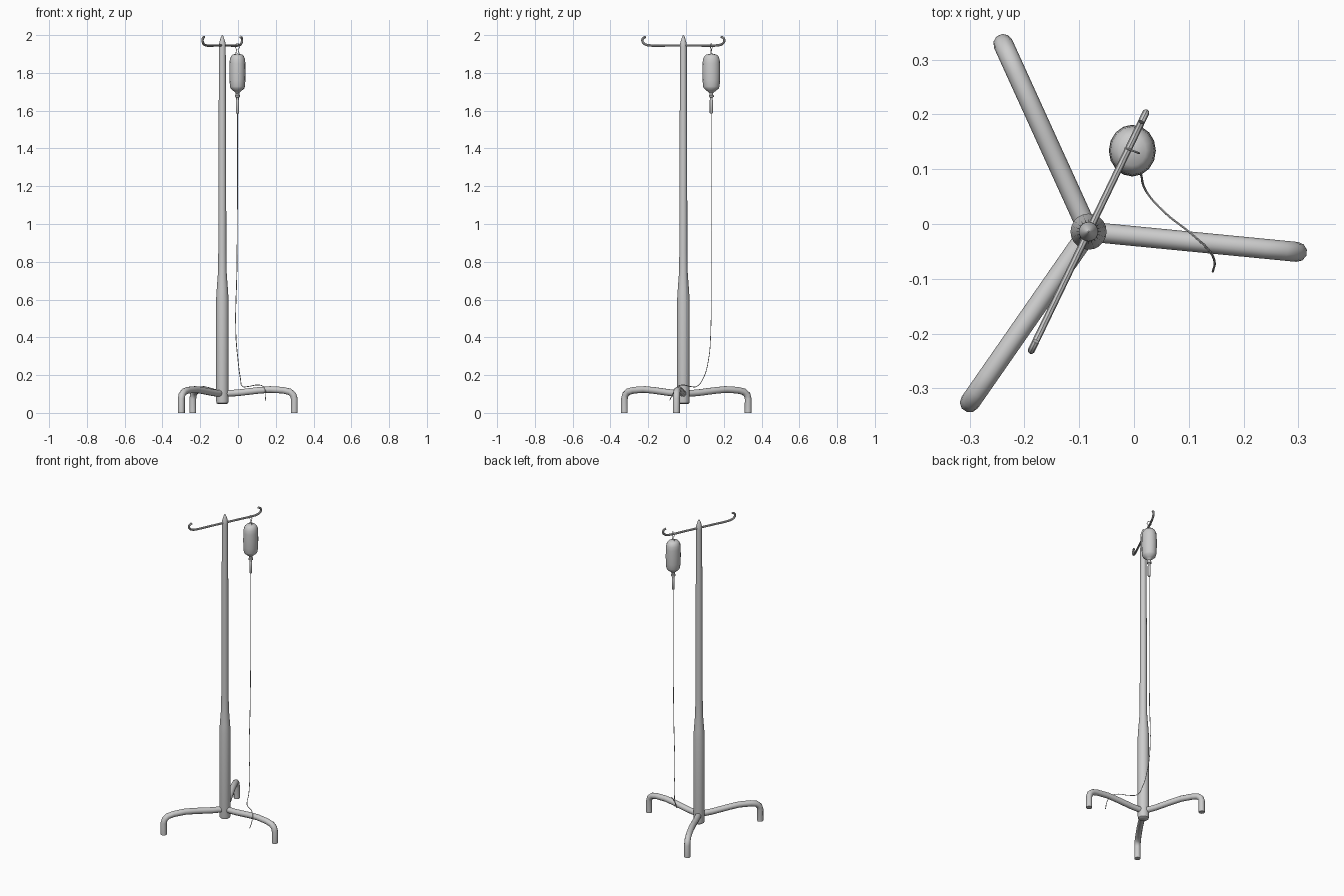
import bpy, bmesh, math
from mathutils import Vector

if "Cube" in bpy.data.objects:
    bpy.data.objects.remove(bpy.data.objects["Cube"])

POLE = Vector((-0.083, -0.014, 0))
BAG = Vector((-0.003, 0.134, 0))


def finish(name, bm, angle=40):
    bmesh.ops.recalc_face_normals(bm, faces=bm.faces)
    me = bpy.data.meshes.new(name)
    bm.to_mesh(me)
    bm.free()
    ob = bpy.data.objects.new(name, me)
    bpy.context.collection.objects.link(ob)
    bpy.ops.object.select_all(action='DESELECT')
    ob.select_set(True)
    bpy.context.view_layer.objects.active = ob
    bpy.ops.object.shade_smooth_by_angle(angle=math.radians(angle))
    return ob


def lathe(name, profile, centre, n=20, sy=1.0):
    """Revolve (radius, z) pairs about a vertical axis and cap the ends."""
    bm = bmesh.new()
    rings = []
    for r, z in profile:
        rings.append([bm.verts.new((centre.x + r * math.cos(2 * math.pi * i / n),
                                    centre.y + sy * r * math.sin(2 * math.pi * i / n), z))
                      for i in range(n)])
    for a, b in zip(rings, rings[1:]):
        for i in range(n):
            j = (i + 1) % n
            bm.faces.new((a[i], a[j], b[j], b[i]))
    bm.faces.new(rings[0])
    bm.faces.new(rings[-1])
    return finish(name, bm)


def tube(name, pts, radius, res=2, smooth=False, cyclic=False, steps=4):
    """Sweep a round section along a path, then turn it into a mesh."""
    cu = bpy.data.curves.new(name, 'CURVE')
    cu.dimensions = '3D'
    cu.bevel_depth = radius
    cu.bevel_resolution = res
    cu.use_fill_caps = True
    cu.resolution_u = steps
    sp = cu.splines.new('BEZIER')
    sp.bezier_points.add(len(pts) - 1)
    for p, co in zip(sp.bezier_points, pts):
        p.co = co
        p.handle_left_type = p.handle_right_type = 'AUTO' if smooth else 'VECTOR'
    sp.use_cyclic_u = cyclic
    ob = bpy.data.objects.new(name, cu)
    bpy.context.collection.objects.link(ob)
    me = bpy.data.meshes.new_from_object(ob.evaluated_get(bpy.context.evaluated_depsgraph_get()))
    bpy.data.objects.remove(ob)
    bm = bmesh.new()
    bm.from_mesh(me)
    bpy.data.meshes.remove(me)
    bmesh.ops.remove_doubles(bm, verts=bm.verts, dist=1e-5)
    return finish(name, bm)


# Telescopic pole with pointed top
lathe("pole", [(0.024, 0.047), (0.031, 0.052), (0.033, 0.065), (0.033, 0.60), (0.030, 0.65),
               (0.0225, 0.75), (0.0215, 0.85), (0.018, 1.94), (0.0175, 1.955),
               (0.012, 1.975), (0.006, 1.993), (0.001, 2.0)], POLE)

# Three legs, each arching out and bending down to the floor
for name, foot in (("right_leg", (0.298, -0.051)), ("back_leg", (-0.239, 0.329)),
                   ("front_leg", (-0.300, -0.326))):
    end = Vector((*foot, 0))
    d = end - POLE
    length = d.length
    d.normalize()
    path = [(0, 0.102), (0.08, 0.106), (length * 0.5, 0.119), (length - 0.13, 0.124),
            (length - 0.06, 0.120), (length - 0.025, 0.112), (length - 0.006, 0.096),
            (length, 0.075), (length, 0.0)]
    tube(name, [POLE + d * s + Vector((0, 0, z)) for s, z in path], 0.0182, res=3, steps=1)

# Cross bar with an upturned hook at both ends
bar_dir = Vector((0.434, 0.901, 0))
half = [(0.10, 1.945), (0.19, 1.945), (0.215, 1.948), (0.233, 1.957), (0.241, 1.971),
        (0.236, 1.984), (0.222, 1.991)]
profile = [(-s, z) for s, z in reversed(half)] + half
tube("hook_bar", [POLE + bar_dir * s + Vector((0, 0, z)) for s, z in profile], 0.0065,
     smooth=True, steps=3)

# Wire loop hanging the bag from the bar
side = Vector((0.93, -0.37, 0))
loop = [(0, 1.955), (0.012, 1.947), (0.012, 1.934), (0.003, 1.922), (0.010, 1.898),
        (-0.010, 1.898), (-0.003, 1.922), (-0.012, 1.934), (-0.012, 1.947)]
tube("bag_hanger", [BAG + side * s + Vector((0, 0, z)) for s, z in loop], 0.0018,
     res=1, smooth=True, cyclic=True, steps=2)

# Fluid bag and its neck
lathe("fluid_bag", [(0.008, 1.690), (0.012, 1.697), (0.022, 1.705), (0.036, 1.718),
                    (0.0395, 1.728), (0.042, 1.76), (0.043, 1.80), (0.042, 1.85),
                    (0.040, 1.873), (0.034, 1.888), (0.025, 1.897), (0.001, 1.902)],
      BAG, n=16, sy=1.1)
lathe("bag_neck", [(0.007, 1.655), (0.007, 1.670), (0.013, 1.672), (0.013, 1.681),
                   (0.010, 1.684), (0.010, 1.70)], BAG, n=12)
lathe("drip_chamber", [(0.006, 1.585), (0.0085, 1.588), (0.0085, 1.655), (0.006, 1.660)],
      BAG, n=12)

# Thin drip line down to the legs
tube("drip_line", [(-0.003, 0.134, 1.59), (-0.003, 0.134, 1.2), (-0.006, 0.133, 0.75),
                   (-0.012, 0.131, 0.43), (0.000, 0.119, 0.28), (0.013, 0.090, 0.18),
                   (0.022, 0.060, 0.142), (0.055, 0.022, 0.140), (0.105, -0.018, 0.148),
                   (0.135, -0.046, 0.138), (0.147, -0.068, 0.105), (0.144, -0.087, 0.065)],
     0.0021, res=1, smooth=True, steps=4)
